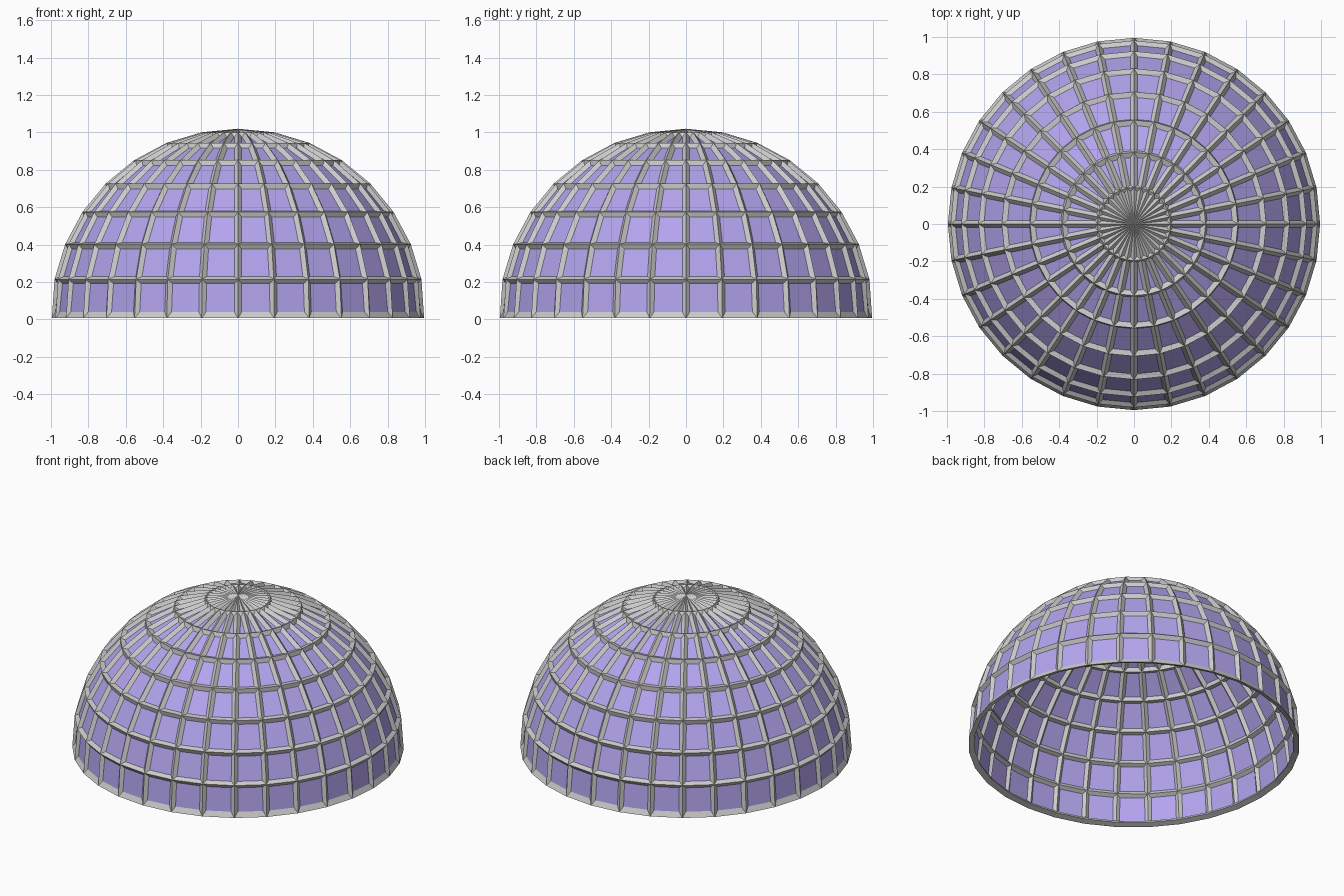
import bpy, bmesh
from mathutils import Matrix

if "Cube" in bpy.data.objects:
    bpy.data.objects.remove(bpy.data.objects["Cube"])

RADIUS, BAR = 0.98, 0.04


def half_sphere(name, capped):
    """Low-poly hemisphere sitting half a bar above the ground."""
    bm = bmesh.new()
    bmesh.ops.create_uvsphere(bm, u_segments=32, v_segments=16, radius=RADIUS,
                              matrix=Matrix.Translation((0, 0, BAR / 2)))
    low = [v for v in bm.verts if v.co.z < BAR / 2 - 0.01]
    bmesh.ops.delete(bm, geom=low, context='VERTS')
    if capped:
        rim = [e for e in bm.edges if e.is_boundary]
        bmesh.ops.holes_fill(bm, edges=rim, sides=0)
    bmesh.ops.recalc_face_normals(bm, faces=bm.faces[:])
    me = bpy.data.meshes.new(name)
    bm.to_mesh(me)
    bm.free()
    ob = bpy.data.objects.new(name, me)
    bpy.context.collection.objects.link(ob)
    return ob


# Glass panes: a single faceted sheet
panes = half_sphere("dome_panes", False)
glass = bpy.data.materials.new("violet_glass")
glass.diffuse_color = (0.45, 0.37, 0.85, 1)
glass.use_nodes = True
glass.node_tree.nodes["Principled BSDF"].inputs["Base Color"].default_value = glass.diffuse_color
panes.data.materials.append(glass)

# Frame bars along every edge; the cap gives the foot ring its flat underside
frame = half_sphere("dome_frame", True)
wire = frame.modifiers.new("bars", 'WIREFRAME')
wire.thickness = BAR
wire.offset = 0
wire.use_even_offset = True
wire.use_replace = True
